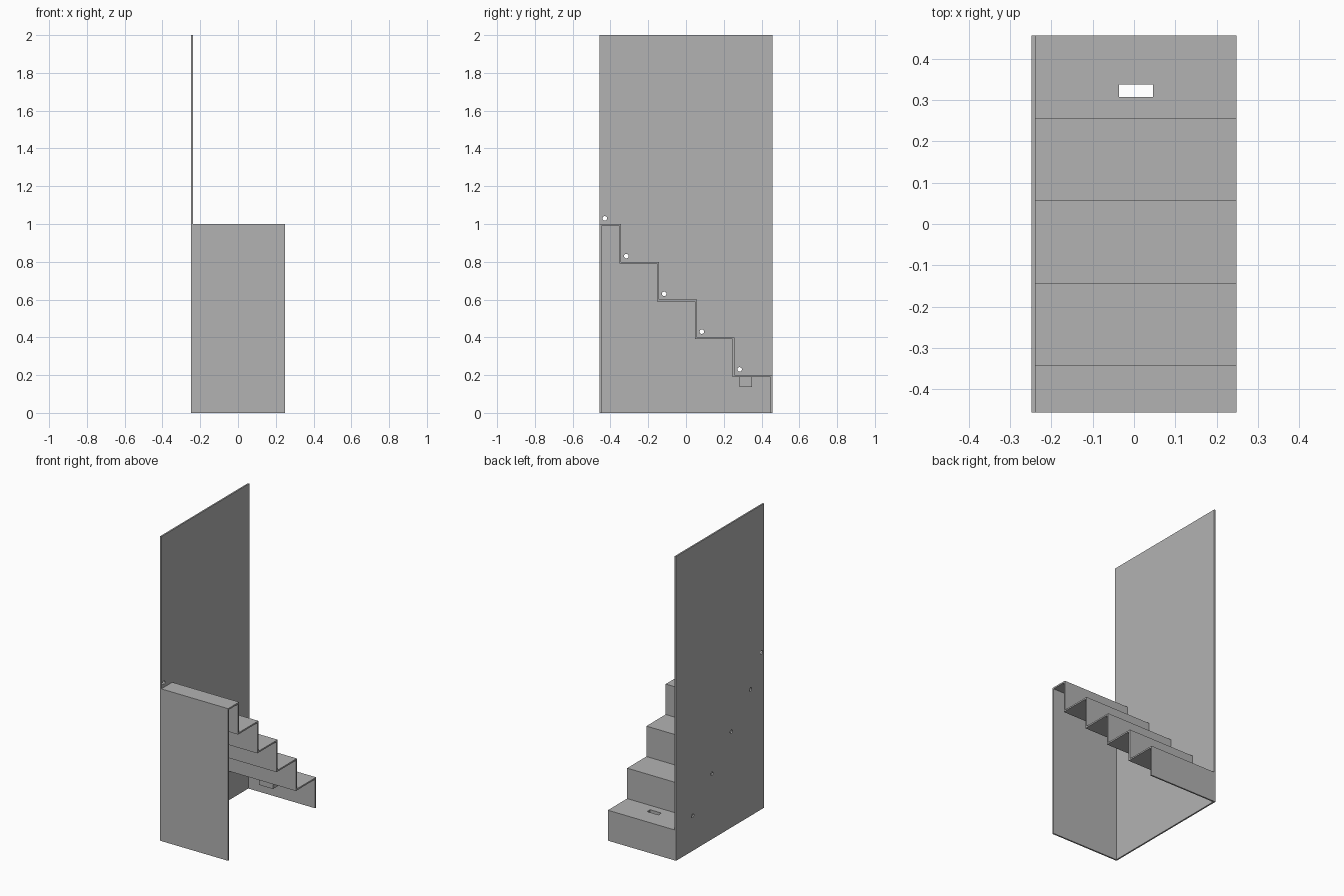
import bpy, bmesh
from mathutils import Matrix, Vector

cube = bpy.data.objects.get("Cube")
if cube:
    bpy.data.objects.remove(cube, do_unlink=True)

W, D, T = 0.248, 0.457, 0.01      # half width, half depth, sheet thickness
RISE, STEPS = 0.2, 5
WALL_X = -W + T                   # inner face of the side wall

grey = bpy.data.materials.new("plain grey")
grey.use_nodes = True
colour = (0.448, 0.448, 0.448, 1)
grey.diffuse_color = colour
grey.node_tree.nodes["Principled BSDF"].inputs["Base Color"].default_value = colour


def finish(name, bm):
    bmesh.ops.recalc_face_normals(bm, faces=bm.faces)
    mesh = bpy.data.meshes.new(name)
    bm.to_mesh(mesh)
    bm.free()
    mesh.materials.append(grey)
    obj = bpy.data.objects.new(name, mesh)
    bpy.context.collection.objects.link(obj)
    return obj


def box(name, lo, hi):
    lo, hi = Vector(lo), Vector(hi)
    bm = bmesh.new()
    bmesh.ops.create_cube(bm, size=1, matrix=Matrix.Translation((lo + hi) / 2)
                          @ Matrix.Diagonal((*(hi - lo), 1)))
    return finish(name, bm)


def cut(obj, cutter):
    mod = obj.modifiers.new("cut", 'BOOLEAN')
    mod.operation, mod.solver, mod.object = 'DIFFERENCE', 'EXACT', cutter
    bpy.context.view_layer.objects.active = obj
    bpy.ops.object.modifier_apply(modifier=mod.name)


# Folded staircase sheet: outer outline, then the inner one back
edges = [D - RISE * i for i in range(STEPS)][::-1]
outer, inner = [(-D, 0)], [(-D + T, 0)]
for i, y in enumerate(edges):
    z = RISE * (STEPS - i)
    outer += [(outer[-1][0], z), (y, z)]
    inner += [(inner[-1][0], z - T), (y - T, z - T)]
outer.append((D, 0))
inner.append((D - T, 0))

bm = bmesh.new()
profile = bm.faces.new([bm.verts.new((WALL_X, y, z)) for y, z in outer + inner[::-1]])
ext = bmesh.ops.extrude_face_region(bm, geom=[profile])
bmesh.ops.translate(bm, vec=(W - WALL_X, 0, 0),
                    verts=[v for v in ext["geom"] if isinstance(v, bmesh.types.BMVert)])
staircase = finish("staircase", bm)

# Tall side wall with a small round hole above each step
wall = box("side_wall", (-W, -D, 0), (WALL_X, D, 2))
bm = bmesh.new()
for i in range(STEPS):
    y = -0.43 if i == 0 else edges[i - 1] + 0.027
    spot = Matrix.Translation((-W, y, RISE * (STEPS - i) + 0.03))
    bmesh.ops.create_cone(bm, cap_ends=True, segments=24, radius1=0.012, radius2=0.012,
                          depth=0.1, matrix=spot @ Matrix.Rotation(1.5707963, 4, 'Y'))
hole_cutter = finish("hole_cutter", bm)
hole_cutter.hide_render = True
cut(wall, hole_cutter)

# Slot in the lowest tread with an open sleeve below
sleeve = box("slot_sleeve", (-0.046, 0.283, 0.138), (0.056, 0.349, RISE - T))
slot_cutter = box("slot_cutter", (-0.036, 0.307, 0.1), (0.046, 0.338, 0.3))
slot_cutter.hide_render = True
cut(staircase, slot_cutter)
cut(sleeve, slot_cutter)

for helper in (hole_cutter, slot_cutter):
    bpy.data.objects.remove(helper, do_unlink=True)
